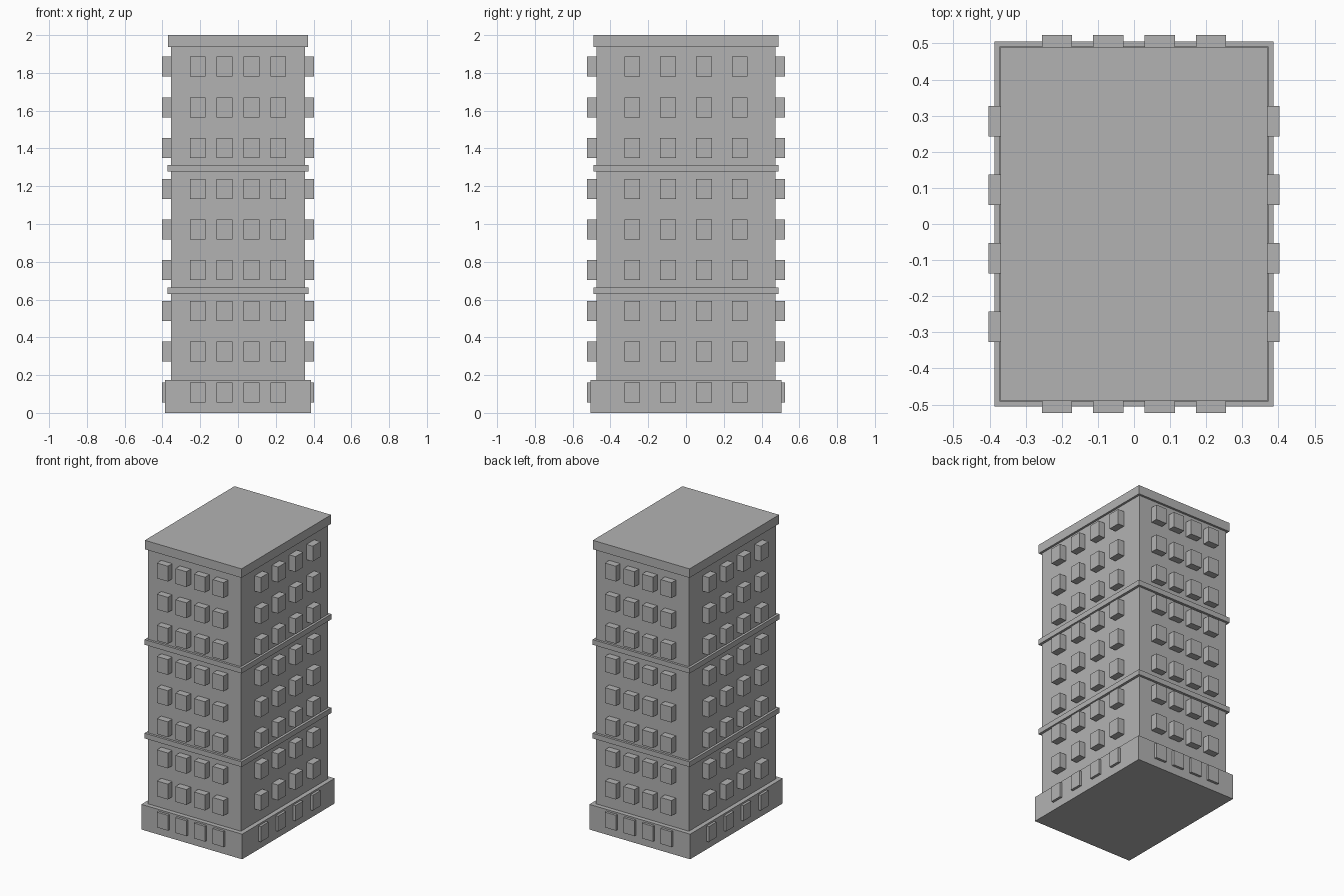
import bpy

cube = bpy.data.objects.get("Cube")
if cube:
    bpy.data.objects.remove(cube, do_unlink=True)

# Single stone colour
GREY = (0.45, 0.45, 0.45, 1)
stone = bpy.data.materials.new("grey_stone")
stone.use_nodes = True
stone.diffuse_color = GREY
stone.node_tree.nodes["Principled BSDF"].inputs["Base Color"].default_value = GREY


def box(name, low, high):
    """Flat-shaded box between two opposite corners."""
    bpy.ops.mesh.primitive_cube_add(size=1)
    ob = bpy.context.object
    ob.name = name
    ob.location = [(a + b) / 2 for a, b in zip(low, high)]
    ob.scale = [b - a for a, b in zip(low, high)]
    bpy.ops.object.transform_apply(location=True, rotation=False, scale=True)
    ob.data.materials.append(stone)
    return ob


def slab(name, half_x, half_y, z0, z1):
    return box(name, (-half_x, -half_y, z0), (half_x, half_y, z1))


# Main masses
SHAFT_X, SHAFT_Y = 0.355, 0.475
slab("tower_shaft", SHAFT_X, SHAFT_Y, 0.1, 1.95)
slab("base_plinth", 0.386, 0.506, 0, 0.174)
slab("roof_slab", 0.37, 0.49, 1.938, 2)

# String courses
for name, z in (("lower_band", 0.647), ("upper_band", 1.295)):
    slab(name, 0.372, 0.491, z - 0.018, z + 0.018)

# Projecting window blocks: one box, repeated over floors and bays
WIDTH, HEIGHT = 0.084, 0.106
FLOORS, BAYS = 9, 4
FLOOR_STEP, FIRST_FLOOR = 0.2155, 0.109


def window_grid(name, low, high, bay_step):
    ob = box(name, low, high)
    for mod_name, count, offset in (("bays", BAYS, bay_step),
                                    ("floors", FLOORS, (0, 0, FLOOR_STEP))):
        mod = ob.modifiers.new(mod_name, "ARRAY")
        mod.count = count
        mod.use_relative_offset = False
        mod.use_constant_offset = True
        mod.constant_offset_displace = offset


INNER, OUTER = 0.05, 0.048
z0, z1 = FIRST_FLOOR - HEIGHT / 2, FIRST_FLOOR + HEIGHT / 2

for side, front_name, side_name in ((-1, "front_windows", "right_windows"),
                                    (1, "back_windows", "left_windows")):
    # Front and back walls
    step = 0.1422
    start = -1.5 * step - WIDTH / 2
    y0, y1 = sorted((side * (SHAFT_Y - INNER), side * (SHAFT_Y + OUTER)))
    window_grid(front_name, (start, y0, z0), (start + WIDTH, y1, z1), (step, 0, 0))
    # Side walls
    step = 0.1895
    start = -1.5 * step - WIDTH / 2
    x0, x1 = sorted((side * (SHAFT_X - INNER), side * (SHAFT_X + OUTER)))
    window_grid(side_name, (x0, start, z0), (x1, start + WIDTH, z1), (0, step, 0))
